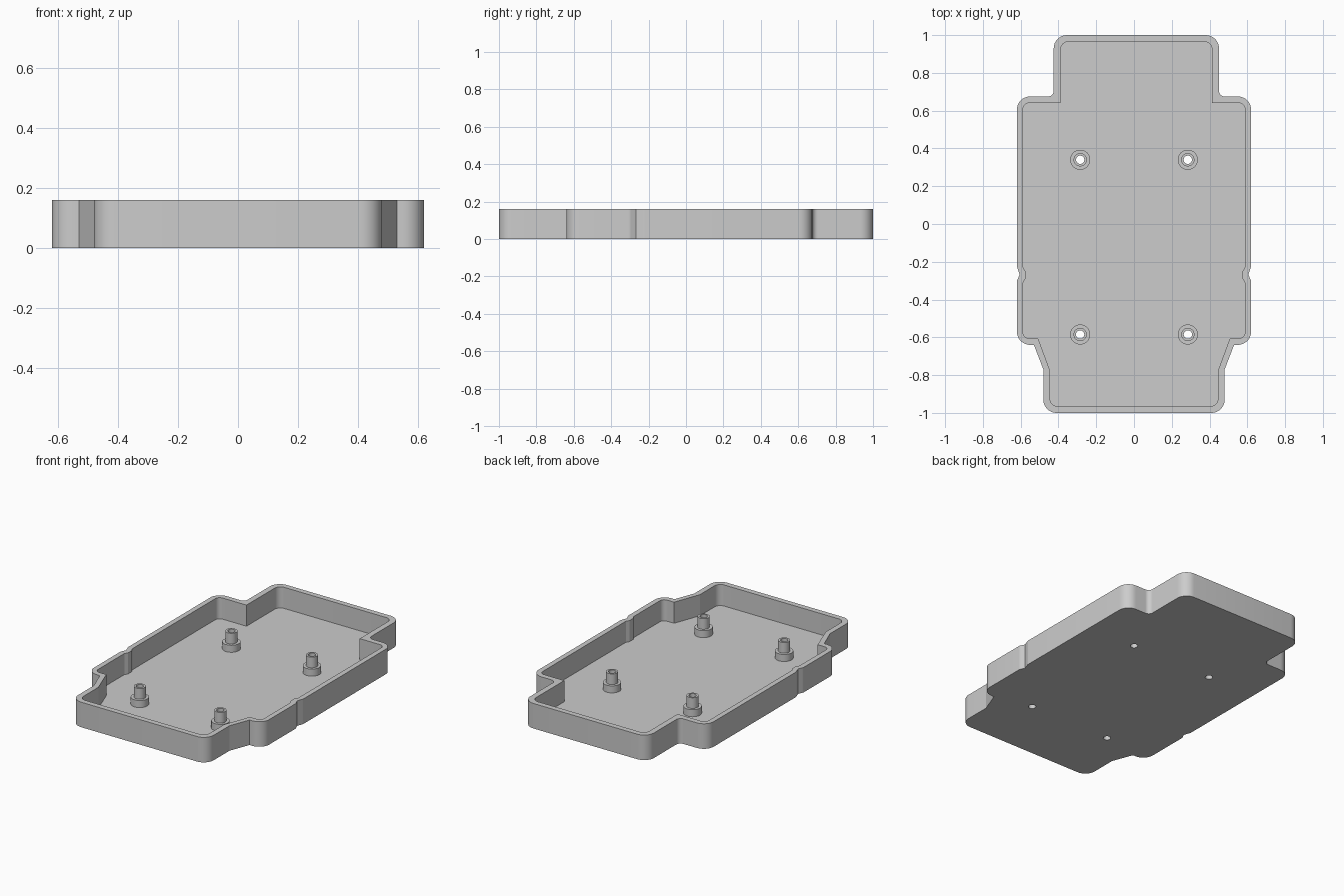
import bpy, bmesh, math
from mathutils import Vector

if "Cube" in bpy.data.objects:
    bpy.data.objects.remove(bpy.data.objects["Cube"])

H, FLOOR, BASE_TOP, POST_TOP = 0.16, 0.025, 0.07, 0.138
R_BASE, R_POST, R_HOLE, SEG = 0.053, 0.035, 0.022, 32
STANDOFFS = [(x, y) for x in (-0.285, 0.285) for y in (-0.585, 0.34)]

grey = bpy.data.materials.new("light grey plastic")
grey.diffuse_color = (0.604, 0.604, 0.604, 1)
grey.use_nodes = True
grey.node_tree.nodes["Principled BSDF"].inputs["Base Color"].default_value = grey.diffuse_color


def rounded(corners, steps=8):
    """Outline from (x, y, radius) corners, each replaced by an arc."""
    pts, n = [], len(corners)
    for i, (x, y, r) in enumerate(corners):
        p = Vector((x, y))
        if r == 0:
            pts.append(p)
            continue
        a = (Vector(corners[i - 1][:2]) - p).normalized()
        b = (Vector(corners[(i + 1) % n][:2]) - p).normalized()
        half = a.angle(b) / 2
        c = p + (a + b).normalized() * r / math.sin(half)
        t = r / math.tan(half)
        v0, v1 = (p + a * t - c).normalized(), (p + b * t - c).normalized()
        pts += [c + v0.slerp(v1, k / steps) * r for k in range(steps + 1)]
    return pts


def outline(side, left_w, right_w):
    """Full outline from a half profile whose upper block is off-centre."""
    right = side(right_w)
    left = [(-x, y, r) for x, y, r in reversed(side(left_w))]
    return rounded(right + left)


def outer_side(w):
    return [(0.48, -1, 0.07), (0.48, -0.77, 0), (0.53, -0.64, 0), (0.62, -0.64, 0.07),
            (0.62, -0.30, 0.03), (0.605, -0.268, 0), (0.62, -0.225, 0.03),
            (0.62, 0.675, 0.07), (w, 0.675, 0.03), (w, 1, 0.07)]


def inner_side(w):
    return [(0.445, -0.965, 0.04), (0.445, -0.775, 0), (0.508, -0.605, 0),
            (0.587, -0.605, 0.03), (0.587, -0.31, 0), (0.575, -0.29, 0),
            (0.575, -0.25, 0), (0.587, -0.23, 0), (0.587, 0.64, 0.03),
            (w, 0.64, 0), (w, 0.965, 0.04)]


def circle(cx, cy, r):
    return [Vector((cx + r * math.cos(2 * math.pi * k / SEG),
                    cy + r * math.sin(2 * math.pi * k / SEG))) for k in range(SEG)]


def loop(bm, pts, z):
    vs = [bm.verts.new((p.x, p.y, z)) for p in pts]
    return vs, [bm.edges.new((vs[i - 1], vs[i])) for i in range(len(vs))]


def band(bm, low, high):
    for i in range(len(low)):
        bm.faces.new((low[i - 1], low[i], high[i], high[i - 1]))


def fill(bm, edges, up):
    bmesh.ops.triangle_fill(bm, use_beauty=True, edges=edges, normal=(0, 0, up))


def finish(bm, name):
    me = bpy.data.meshes.new(name)
    bm.to_mesh(me)
    bm.free()
    me.materials.append(grey)
    ob = bpy.data.objects.new(name, me)
    bpy.context.collection.objects.link(ob)
    bpy.ops.object.select_all(action='DESELECT')
    ob.select_set(True)
    bpy.context.view_layer.objects.active = ob
    bpy.ops.object.shade_smooth_by_angle(angle=math.radians(18))
    return ob


# Tray: underside with screw holes, walls, rim and recessed floor
bm = bmesh.new()
out_pts = outline(outer_side, 0.425, 0.45)
in_pts = outline(inner_side, 0.388, 0.413)
out_low, e_out_low = loop(bm, out_pts, 0)
out_top, e_out_top = loop(bm, out_pts, H)
in_top, e_in_top = loop(bm, in_pts, H)
in_low, e_in_low = loop(bm, in_pts, FLOOR)
under, floor = list(e_out_low), list(e_in_low)
for x, y in STANDOFFS:
    under += loop(bm, circle(x, y, R_HOLE), 0)[1]
    floor += loop(bm, circle(x, y, R_BASE), FLOOR)[1]
band(bm, out_low, out_top)
band(bm, in_top, in_low)
fill(bm, under, -1)
fill(bm, e_out_top + e_in_top, 1)
fill(bm, floor, 1)
bmesh.ops.recalc_face_normals(bm, faces=bm.faces)
finish(bm, "tray")

# Standoffs: stepped hollow posts, open through the underside
PROFILE = [(R_BASE, FLOOR), (R_BASE, BASE_TOP), (R_POST, BASE_TOP),
           (R_POST, POST_TOP), (R_HOLE, POST_TOP), (R_HOLE, 0)]
for n, (x, y) in enumerate(STANDOFFS, 1):
    bm = bmesh.new()
    rings = [loop(bm, circle(x, y, r), z)[0] for r, z in PROFILE]
    for low, high in zip(rings, rings[1:]):
        band(bm, low, high)
    finish(bm, f"standoff_{n}")
